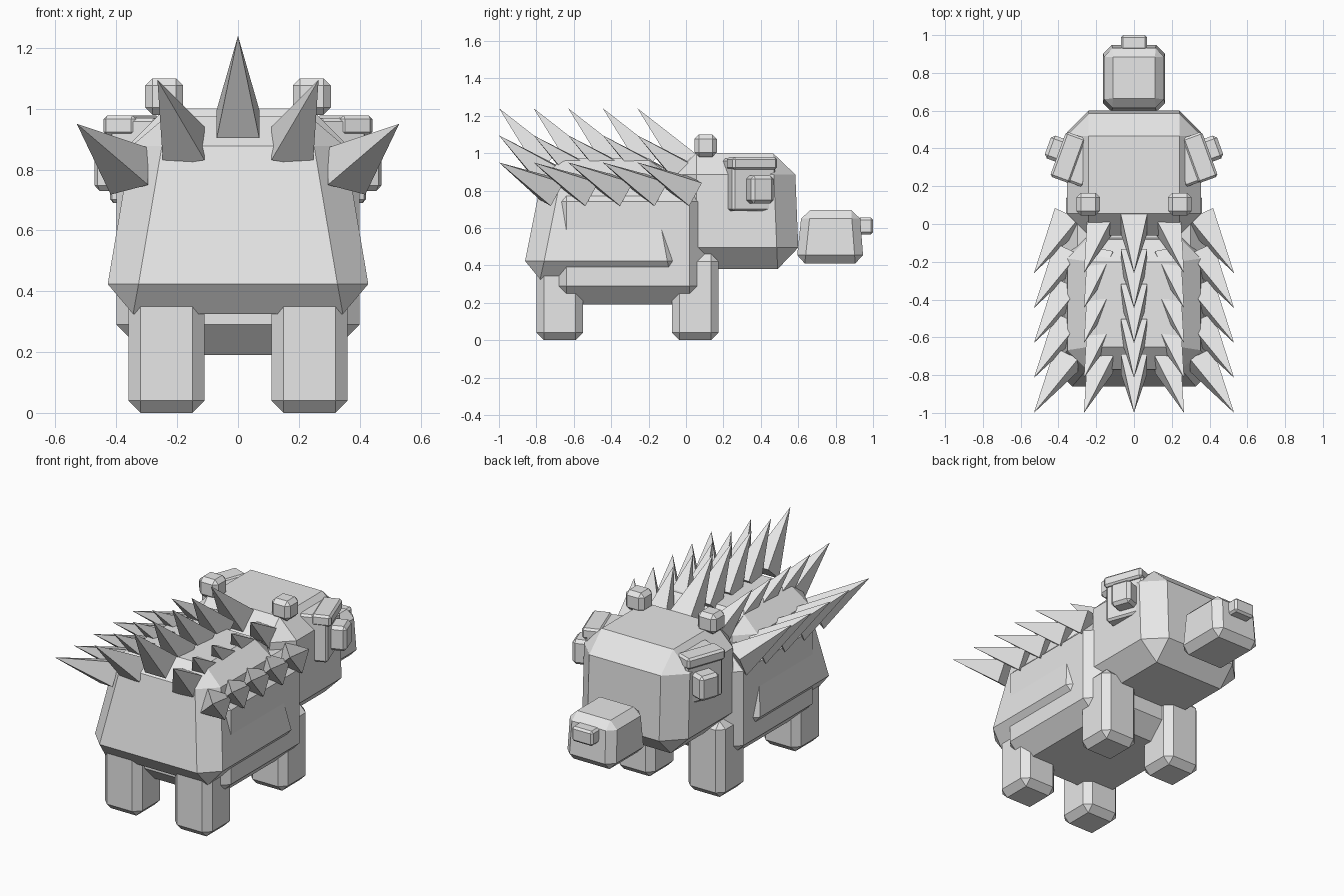
import bpy, bmesh, math
from mathutils import Vector, Matrix

if "Cube" in bpy.data.objects:
    bpy.data.objects.remove(bpy.data.objects["Cube"])

grey = bpy.data.materials.new("stone_grey")
grey.diffuse_color = (0.8, 0.8, 0.8, 1)
grey.use_nodes = True
grey.node_tree.nodes["Principled BSDF"].inputs["Base Color"].default_value = grey.diffuse_color


def finish(bm, name):
    bmesh.ops.recalc_face_normals(bm, faces=bm.faces[:])
    me = bpy.data.meshes.new(name)
    bm.to_mesh(me)
    bm.free()
    me.materials.append(grey)
    ob = bpy.data.objects.new(name, me)
    bpy.context.scene.collection.objects.link(ob)
    return ob


def block(name, x, y, z, bevel, taper=(0, 0, 0), turn=0, at=(0, 0, 0)):
    """Chamfered box from (min, max) ranges; taper insets the top: sides, back, front."""
    bm = bmesh.new()
    bmesh.ops.create_cube(bm, size=1)
    for v in bm.verts:
        top = v.co.z > 0
        sx, sy = v.co.x > 0, v.co.y > 0
        v.co = Vector((x[sx], y[sy], z[top]))
        if top:
            v.co.x += -taper[0] if sx else taper[0]
            v.co.y += -taper[2] if sy else taper[1]
    bmesh.ops.bevel(bm, geom=bm.edges[:], offset=bevel, segments=1,
                    profile=0.5, affect='EDGES')
    bm.transform(Matrix.Translation(at) @ Matrix.Rotation(turn, 4, 'Z'))
    return finish(bm, name)


# Torso and the tapered shell over it
block("body", (-.40, .40), (-.74, .12), (.19, .84), .10)
block("back_shell", (-.445, .445), (-.88, .02), (.325, .975), .10, (.11, .13, .12))

# Head, snout and nose
block("head", (-.355, .355), (-.06, .605), (.38, 1.0), .115, (0, 0, .025))
block("snout", (-.165, .165), (.59, .95), (.41, .695), .045, (.008, .03, .022))
block("nose", (-.07, .07), (.92, 1.0), (.565, .655), .012)

for side, s in (("left", -1), ("right", 1)):
    # Legs
    for part, y0 in (("front", -.075), ("rear", -.80)):
        xs = sorted((s * .11, s * .36))
        block(f"{part}_leg_{side}", xs, (y0, y0 + .25), (0, .46), .04)

    # Ears
    xs = sorted((s * .18, s * .305))
    block(f"ear_{side}", xs, (.045, .165), (.98, 1.1), .024)

    # Eyes, angled outward and forward
    turn = s * math.radians(20)
    for part, n, t, z, b in (
            ("eye_socket", (.32, .485), (.09, .335), (.69, .97), .012),
            ("brow", (.393, .505), (.085, .338), (.912, .978), .012),
            ("eye", (.45, .57), (.168, .297), (.73, .88), .018)):
        block(f"{part}_{side}", sorted((s * n[0], s * n[1])), t, z, b, turn=turn)


def spike(name, centre, tip, half=.07):
    """Square pyramid whose base faces away from its tip."""
    c, tip = Vector(centre), Vector(tip)
    axis = (tip - c).normalized()
    up = Vector((0, axis.z, -axis.y)).normalized()
    across = up.cross(axis)
    bm = bmesh.new()
    base = [bm.verts.new(c + half * (a * across + b * up))
            for a, b in ((-1, -1), (1, -1), (1, 1), (-1, 1))]
    apex = bm.verts.new(tip)
    bm.faces.new(base)
    for i in range(4):
        bm.faces.new((base[i], base[(i + 1) % 4], apex))
    finish(bm, name)


# Five rows of five spikes along the back
for row in range(5):
    d = -.185 * row
    spike(f"spike_middle_{row}", (0, d, .95), (0, d - .26, 1.24))
    for side, s in (("left", -1), ("right", 1)):
        spike(f"spike_inner_{side}_{row}", (s * .178, d + .01, .875),
              (s * .265, d - .26, 1.095))
        spike(f"spike_outer_{side}_{row}", (s * .357, d + .022, .795),
              (s * .53, d - .26, .95))
